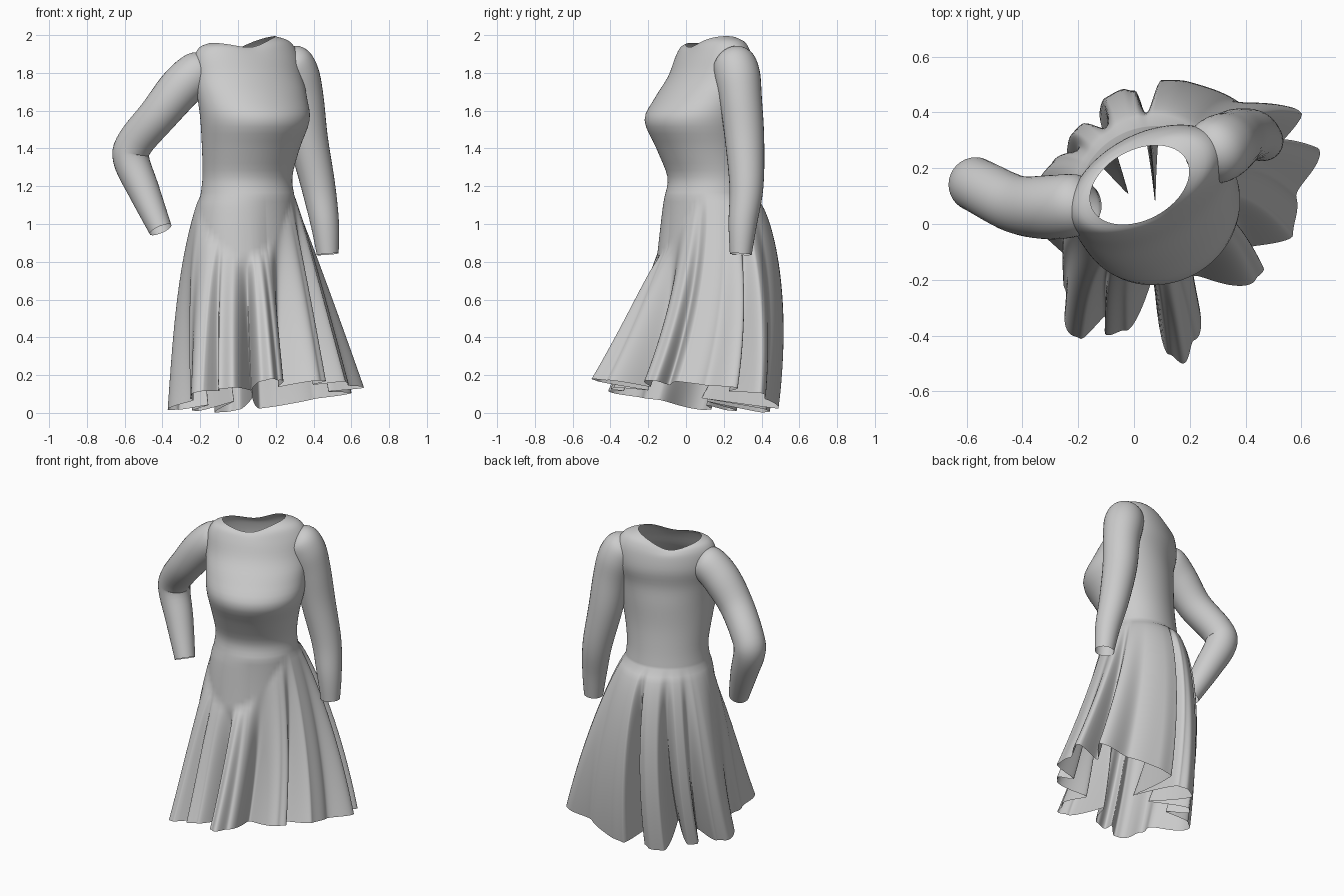
import bpy, bmesh, math
from mathutils import Vector

cube = bpy.data.objects.get("Cube")
if cube:
    bpy.data.objects.remove(cube)

cloth = bpy.data.materials.new("grey_cloth")
cloth.use_nodes = True
cloth.diffuse_color = (0.6, 0.6, 0.6, 1)
cloth.node_tree.nodes["Principled BSDF"].inputs["Base Color"].default_value = (0.6, 0.6, 0.6, 1)


def spline(keys, steps):
    """Smooth interpolation through a list of equal-length tuples."""
    out = []
    for i in range(len(keys) - 1):
        a, b, c, d = (keys[max(0, min(len(keys) - 1, i + k))] for k in (-1, 0, 1, 2))
        for s in range(steps):
            t = s / steps
            out.append([q + t * (r - p) / 2 + t * t * (p - 2.5 * q + 2 * r - w / 2)
                        + t ** 3 * (1.5 * (q - r) + (w - p) / 2)
                        for p, q, r, w in zip(a, b, c, d)])
    return out + [list(keys[-1])]


def loft(name, rings):
    """Open tube of quads through rings of points."""
    bm = bmesh.new()
    rows = [[bm.verts.new(p) for p in ring] for ring in rings]
    n = len(rows[0])
    for lo, hi in zip(rows, rows[1:]):
        for i in range(n):
            j = (i + 1) % n
            bm.faces.new((lo[i], lo[j], hi[j], hi[i]))
    mesh = bpy.data.meshes.new(name)
    bm.to_mesh(mesh)
    bm.free()
    mesh.materials.append(cloth)
    mesh.polygons.foreach_set("use_smooth", [True] * len(mesh.polygons))
    obj = bpy.data.objects.new(name, mesh)
    bpy.context.collection.objects.link(obj)
    return obj


# Body: rotated ellipses, each (height, centre x, centre y, half width, half depth, shoulder lift)
TURN = math.radians(28)
COLUMNS = 480
bodice = [
    (1.15, .05, .12, .255, .225, 0), (1.25, .05, .12, .245, .21, 0),
    (1.4, .068, .085, .265, .235, 0), (1.55, .09, .055, .295, .268, 0),
    (1.67, .075, .085, .305, .23, 0), (1.78, .055, .13, .31, .195, 0),
    (1.88, .045, .145, .3, .165, .3), (1.932, .035, .145, .26, .143, .8),
    (1.952, .02, .14, .19, .125, 1)]
angles = [2 * math.pi * i / COLUMNS for i in range(COLUMNS)]


def ellipse_radius(ang, a, b):
    u = ang - TURN
    return a * b / math.hypot(b * math.cos(u), a * math.sin(u))


def bodice_ring(key):
    z, cx, cy, a, b, lift = key
    ring = []
    for ang in angles:
        r, u = ellipse_radius(ang, a, b), ang - TURN
        rise = lift * (.024 * math.cos(2 * u) + .018 * math.cos(u) - .01 * math.sin(u))
        ring.append((cx + r * math.cos(ang), cy + r * math.sin(ang), z + rise))
    return ring


# Skirt hem: (degrees, radius) of alternating fold crests and valleys
HEM_X, HEM_Y = .08, -.04
folds = [(-163, .33), (-150, .38), (-131, .47), (-126, .46), (-122, .34), (-117, .4),
         (-108, .36), (-94, .16), (-84, .43), (-78, .47), (-70, .4), (-48, .2),
         (-24, .39), (-18, .405), (-9, .32), (0, .49), (15, .52), (28, .66), (34, .48),
         (40, .68), (56, .56), (75, .545), (86, .53), (92, .12), (99, .47), (105, .5),
         (114, .49), (124, .18), (133, .42), (140, .42), (148, .28), (157, .43),
         (165, .465), (197, .33)]


def hem_radius(ang):
    deg = math.degrees(ang)
    if deg >= 197:
        deg -= 360
    for (d0, r0), (d1, r1) in zip(folds, folds[1:]):
        if d0 <= deg <= d1:
            k = .5 - .5 * math.cos(math.pi * (deg - d0) / (d1 - d0))
            return r0 + (r1 - r0) * k
    return folds[0][1]


def skirt_ring(t):
    z0, x0, y0, a, b, _ = bodice[0]
    cx, cy = x0 + (HEM_X - x0) * t, y0 + (HEM_Y - y0) * t * t
    ring = []
    for ang in angles:
        c, s = math.cos(ang), math.sin(ang)
        waist, hem, mean = ellipse_radius(ang, a, b), hem_radius(ang), .42 + .1 * s
        back, front = max(0, s), max(0, -s)
        # The flare starts low over the thighs and at the waist behind
        start = .33 * front ** 1.5
        flare = max(0, (t - start) / (1 - start))
        r = waist + (mean - waist) * flare ** (.9 - .35 * back - .1 * front)
        r += (hem - mean) * flare ** (1.1 - .35 * front)
        # Hip curve on the right and front
        r += .045 * max(0, math.cos(ang - math.radians(205))) * math.sin(math.pi * t ** .7)
        hem_z = max(0, .08 + .14 * (HEM_X + hem * c) - .15 * (HEM_Y + hem * s))
        ring.append((cx + r * c, cy + r * s, z0 + (hem_z - z0) * t))
    return ring


SKIRT_ROWS = 32
skirt = [skirt_ring(1 - i / SKIRT_ROWS) for i in range(SKIRT_ROWS)]
loft("dress_body", skirt + [bodice_ring(k) for k in spline(bodice, 4)])


# Sleeves: swept circles, each (x, y, z, radius)
def sleeve(name, keys):
    path = spline(keys, 5)
    pts = [Vector(p[:3]) for p in path]
    rings = []
    for i, p in enumerate(pts):
        way = pts[min(i + 1, len(pts) - 1)] - pts[max(i - 1, 0)]
        turn = Vector((0, 0, -1)).rotation_difference(way)
        rings.append([p + turn @ Vector((math.cos(2 * math.pi * k / 32),
                                         -math.sin(2 * math.pi * k / 32), 0)) * path[i][3]
                      for k in range(32)])
    loft(name, rings)


sleeve("left_sleeve", [
    (.25, .235, 1.9, .06), (.275, .25, 1.865, .108), (.31, .272, 1.79, .12),
    (.342, .29, 1.66, .112), (.372, .31, 1.45, .104), (.425, .32, 1.2, .09),
    (.46, .3, 1.0, .075), (.475, .29, .84, .058)])
sleeve("right_sleeve", [
    (-.15, .08, 1.85, .06), (-.2, .07, 1.815, .108), (-.3, .06, 1.725, .115),
    (-.42, .07, 1.58, .104), (-.545, .13, 1.43, .098), (-.565, .14, 1.34, .096),
    (-.5, .1, 1.18, .084), (-.41, .03, .97, .062)])
